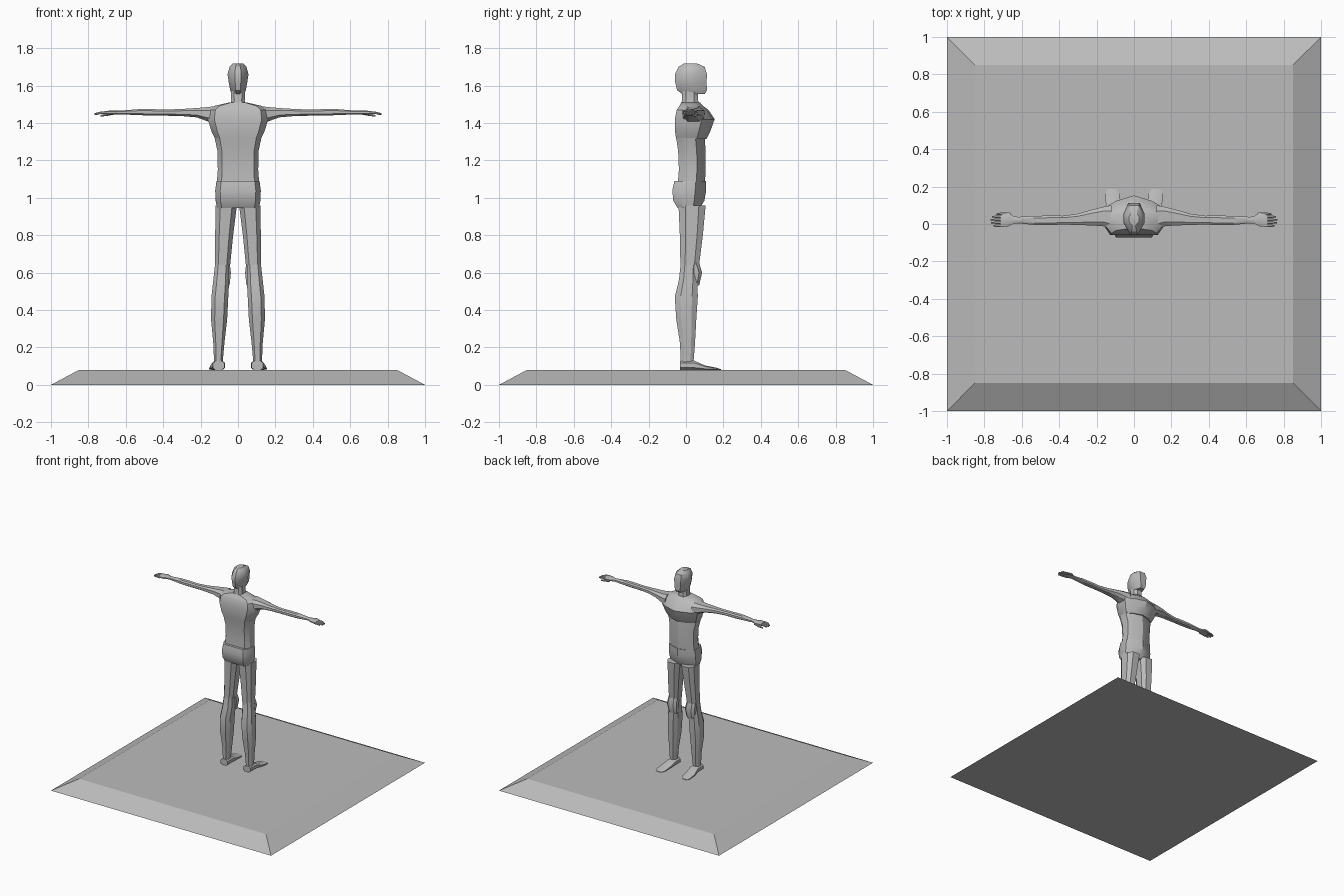
import bpy, bmesh, math

grey = bpy.data.materials.new("stone grey")
grey.diffuse_color = (0.5, 0.5, 0.5, 1)

# unit cross-sections
OCT = [(-1, -.5), (-.55, -1), (.55, -1), (1, -.5), (1, .5), (.55, 1), (-.55, 1), (-1, .5)]
SQUARE = [(-1, -1), (1, -1), (1, 1), (-1, 1)]
BACKED = [(-1, -.5), (-.78, -1), (.78, -1), (1, -.5), (1, .35), (.6, .72), (0, 1), (-.6, .72), (-1, .35)]
HEAD = [(-1, -.25), (-.55, -.75), (-.3, -1), (.3, -1), (.55, -.75), (1, -.25),
        (1, .35), (.55, 1), (-.55, 1), (-1, .35)]


def loft(name, rings, profile=OCT, axis="z", mirror=False, smooth=32):
    """Each ring: position along axis, then min/max of the two other axes."""
    bm = bmesh.new()
    loops = []
    for p, a0, a1, b0, b1 in rings:
        loop = []
        for u, v in profile:
            a = (a0 + a1) / 2 + u * (a1 - a0) / 2
            b = (b0 + b1) / 2 + v * (b1 - b0) / 2
            co = {"z": (a, b, p), "x": (p, a, b), "y": (a, p, b)}[axis]
            loop.append(bm.verts.new(co))
        loops.append(loop)
    n = len(profile)
    for lo, hi in zip(loops, loops[1:]):
        for i in range(n):
            bm.faces.new((lo[i], lo[(i + 1) % n], hi[(i + 1) % n], hi[i]))
    bm.faces.new(loops[0][::-1])
    bm.faces.new(loops[-1])
    bmesh.ops.recalc_face_normals(bm, faces=bm.faces)
    me = bpy.data.meshes.new(name)
    bm.to_mesh(me)
    bm.free()
    me.materials.append(grey)
    ob = bpy.data.objects.new(name, me)
    bpy.context.collection.objects.link(ob)
    if mirror:
        ob.modifiers.new("mirror", "MIRROR")
    if smooth:
        bpy.ops.object.select_all(action="DESELECT")
        ob.select_set(True)
        bpy.context.view_layer.objects.active = ob
        bpy.ops.object.shade_smooth_by_angle(angle=math.radians(smooth))
    return ob


def sym(z, w, y0, y1):
    return (z, -w, w, y0, y1)


# base plate with sloped rim
loft("base", [sym(0, 1, -1, 1), sym(.08, .85, -.85, .85)], SQUARE, smooth=0)

# head and neck
loft("head", [sym(1.555, .032, -.02, .10), sym(1.575, .042, -.048, .112),
              sym(1.62, .05, -.058, .11), sym(1.66, .056, -.06, .112),
              sym(1.70, .045, -.04, .10), sym(1.718, .028, -.01, .06)], HEAD)
loft("neck", [sym(1.47, .05, -.03, .075), sym(1.52, .036, -.022, .065),
              sym(1.57, .038, -.02, .065)])

# torso, chest block and pelvis
loft("torso", [sym(1.06, .115, -.045, .10), sym(1.15, .108, -.038, .105),
               sym(1.25, .110, -.042, .105), sym(1.32, .125, -.052, .10)], BACKED)
loft("chest", [sym(1.315, .122, -.053, .11), sym(1.35, .140, -.058, .128),
               sym(1.42, .162, -.06, .153), sym(1.47, .155, -.05, .12),
               sym(1.492, .125, -.035, .09), sym(1.51, .045, -.025, .075)], BACKED)
loft("pelvis", [sym(.945, .112, -.045, .075), sym(.985, .12, -.068, .098),
                sym(1.04, .122, -.073, .108), sym(1.09, .115, -.062, .108)], BACKED)

# legs
loft("thigh", [(.64, .042, .123, -.03, .07), (.80, .026, .122, -.033, .09),
               (.96, .006, .12, -.04, .105)], mirror=True)
loft("shin", [(.12, .082, .128, -.028, .04), (.22, .073, .132, -.032, .048),
              (.35, .058, .144, -.052, .055), (.47, .052, .142, -.06, .063),
              (.56, .047, .132, -.038, .062), (.65, .048, .122, -.028, .062)], mirror=True)
loft("knee_cap", [(.53, .045, .115, .02, .07), (.60, .038, .125, .02, .086),
                  (.655, .045, .12, .0, .07)], mirror=True)
loft("foot", [(-.032, .072, .135, .08, .128), (.042, .07, .138, .08, .13),
              (.10, .075, .15, .08, .104), (.16, .077, .154, .08, .092),
              (.187, .095, .143, .08, .084)], axis="y", mirror=True)

# arms
loft("arm", [(.12, -.03, .10, 1.39, 1.49), (.165, -.012, .092, 1.41, 1.485),
             (.22, -.008, .078, 1.43, 1.48), (.30, -.005, .055, 1.437, 1.475),
             (.38, -.003, .044, 1.439, 1.472), (.46, -.006, .045, 1.44, 1.474),
             (.53, -.005, .043, 1.442, 1.474), (.62, .004, .038, 1.446, 1.467),
             (.655, .0, .044, 1.446, 1.466)], axis="x", mirror=True)

# hands
loft("palm", [(.64, .003, .04, 1.446, 1.466), (.67, -.012, .058, 1.445, 1.467),
              (.715, -.016, .048, 1.446, 1.464)], axis="x", mirror=True)
for i, tip in enumerate((.75, .765, .768, .76)):
    y = -.009 + i * .016
    loft(f"finger_{i + 1}", [(.70, y - .007, y + .007, 1.447, 1.463),
                             (.74, y - .006, y + .006, 1.447, 1.46),
                             (tip, y - .003, y + .003, 1.443, 1.452)], axis="x", mirror=True)
loft("thumb", [(.66, .04, .06, 1.445, 1.46), (.70, .047, .063, 1.438, 1.452),
               (.735, .048, .057, 1.434, 1.443)], axis="x", mirror=True)
